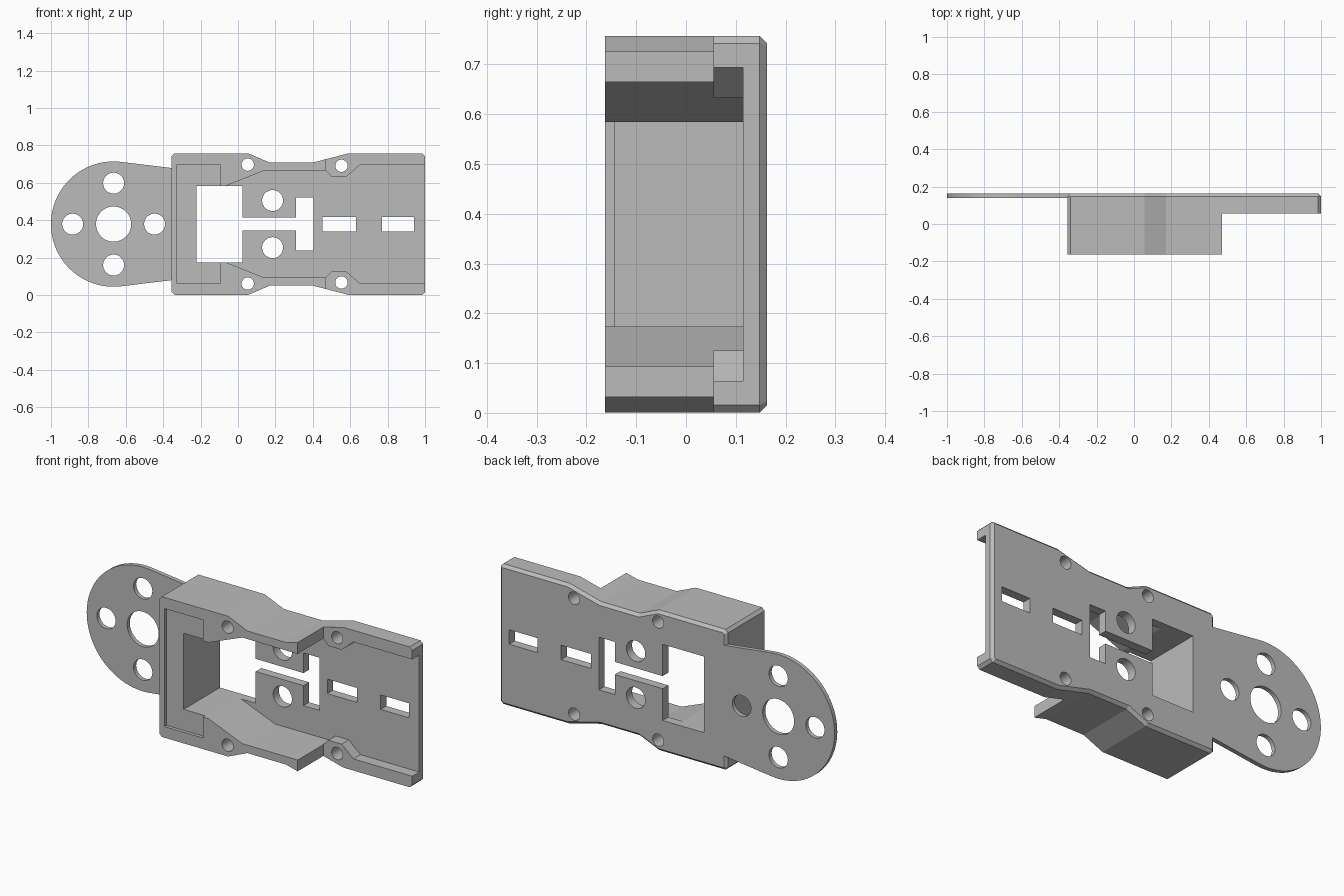
import bpy, bmesh
from math import sin, cos, radians, pi

if "Cube" in bpy.data.objects:
    bpy.data.objects.remove(bpy.data.objects["Cube"], do_unlink=True)

MID = 0.379          # mirror height
BACK = 0.163         # back plane, front is at -BACK
CHAMFER = 0.015

grey = bpy.data.materials.new("plain grey")
grey.use_nodes = True
grey.diffuse_color = (0.5, 0.5, 0.5, 1)
grey.node_tree.nodes["Principled BSDF"].inputs["Base Color"].default_value = (0.5, 0.5, 0.5, 1)


def prism(name, points, y0, y1, chamfer=0):
    """Extrude an (x, z) outline from y0 back to y1, chamfering the back rim."""
    bm = bmesh.new()
    face = bm.faces.new([bm.verts.new((x, y0, z)) for x, z in points])
    out = bmesh.ops.extrude_face_region(bm, geom=[face])["geom"]
    verts = [g for g in out if isinstance(g, bmesh.types.BMVert)]
    bmesh.ops.translate(bm, verts=verts, vec=(0, y1 - y0, 0))
    bmesh.ops.recalc_face_normals(bm, faces=bm.faces)
    if chamfer:
        rim = [e for e in bm.edges if all(abs(v.co.y - y1) < 1e-5 for v in e.verts)]
        bmesh.ops.bevel(bm, geom=rim, offset=chamfer, segments=1, profile=0.5, affect='EDGES')
    mesh = bpy.data.meshes.new(name)
    bm.to_mesh(mesh)
    bm.free()
    mesh.materials.append(grey)
    obj = bpy.data.objects.new(name, mesh)
    bpy.context.collection.objects.link(obj)
    return obj


def mirrored(half):
    """Close an upper half outline with its reflection about the middle height."""
    return half + [(x, 2 * MID - z) for x, z in reversed(half)]


def rect(x0, x1, half_height):
    return mirrored([(x0, MID + half_height), (x1, MID + half_height)])


def circle(x, z, r, n=48):
    return [(x + r * cos(2 * pi * i / n), z + r * sin(2 * pi * i / n)) for i in range(n)]


def cut(obj, cuts):
    """Subtract prisms given as (outline, y0, y1)."""
    cutters = []
    for points, y0, y1 in cuts:
        cutter = prism("cutter", points, y0, y1)
        cutter.hide_render = True
        mod = obj.modifiers.new("cut", 'BOOLEAN')
        mod.operation, mod.solver, mod.object = 'DIFFERENCE', 'EXACT', cutter
        cutters.append(cutter)
    bpy.context.view_layer.update()
    mesh = bpy.data.meshes.new_from_object(obj.evaluated_get(bpy.context.evaluated_depsgraph_get()))
    obj.modifiers.clear()
    obj.data = mesh
    for cutter in cutters:
        bpy.data.objects.remove(cutter, do_unlink=True)


def through(points):
    return points, -0.5, 0.5


# Housing: waisted block with chamfered corners and back rim
TOP = 0.757
housing = prism("housing", mirrored([
    (-0.355, TOP - CHAMFER), (-0.34, TOP), (0.055, TOP), (0.17, 0.708), (0.4, 0.708),
    (0.59, TOP), (0.985, TOP), (1.0, TOP - CHAMFER)]), -BACK, BACK, CHAMFER)

cavity = mirrored([(-0.11, 0.565), (0.14, 0.665), (0.47, 0.665), (0.50, 0.633),
                   (0.58, 0.633), (0.65, 0.694), (1.2, 0.694)])
cuts = [
    (rect(0.47, 1.3, 0.6), -0.5, 0.055),           # low rim section
    (cavity, -0.6, 0.115),                         # channel between the walls
    (rect(-0.325, -0.095, 0.318), -0.4, -0.145),   # shallow front recess
    through(rect(-0.222, 0.025, 0.205)),           # large window
    through(rect(0.0, 0.35, 0.034)),               # T slot stem
    through(rect(0.31, 0.405, 0.142)),             # T slot bar
    through(rect(0.452, 0.63, 0.039)),
    through(rect(0.77, 0.94, 0.039)),
]
for side in (1, -1):
    cuts += [through(circle(x, MID + side * dz, r))
             for x, dz, r in ((0.185, 0.126, 0.056), (0.052, 0.318, 0.033), (0.553, 0.312, 0.033))]
cut(housing, cuts)

# Mounting tab: thin round plate tapering into the housing
HUB, R, TAPER = -0.665, 0.335, 7
arc = [(HUB + R * cos(radians(a)), MID + R * sin(radians(a)))
       for a in [90 - TAPER + i * (180 + 2 * TAPER) / 64 for i in range(65)]]
tab = prism("mounting_tab", [(-0.34, MID + 0.298)] + arc + [(-0.34, MID - 0.298)], 0.14, BACK)
holes = [circle(HUB, MID, 0.094)]
holes += [circle(HUB + 0.219 * cos(k * pi / 2), MID + 0.219 * sin(k * pi / 2), 0.056) for k in range(4)]
cut(tab, [through(h) for h in holes])

# Smooth the round walls, keep the edges crisp
for obj in (housing, tab):
    bpy.ops.object.select_all(action='DESELECT')
    obj.select_set(True)
    bpy.context.view_layer.objects.active = obj
    bpy.ops.object.shade_smooth_by_angle(angle=radians(12))
